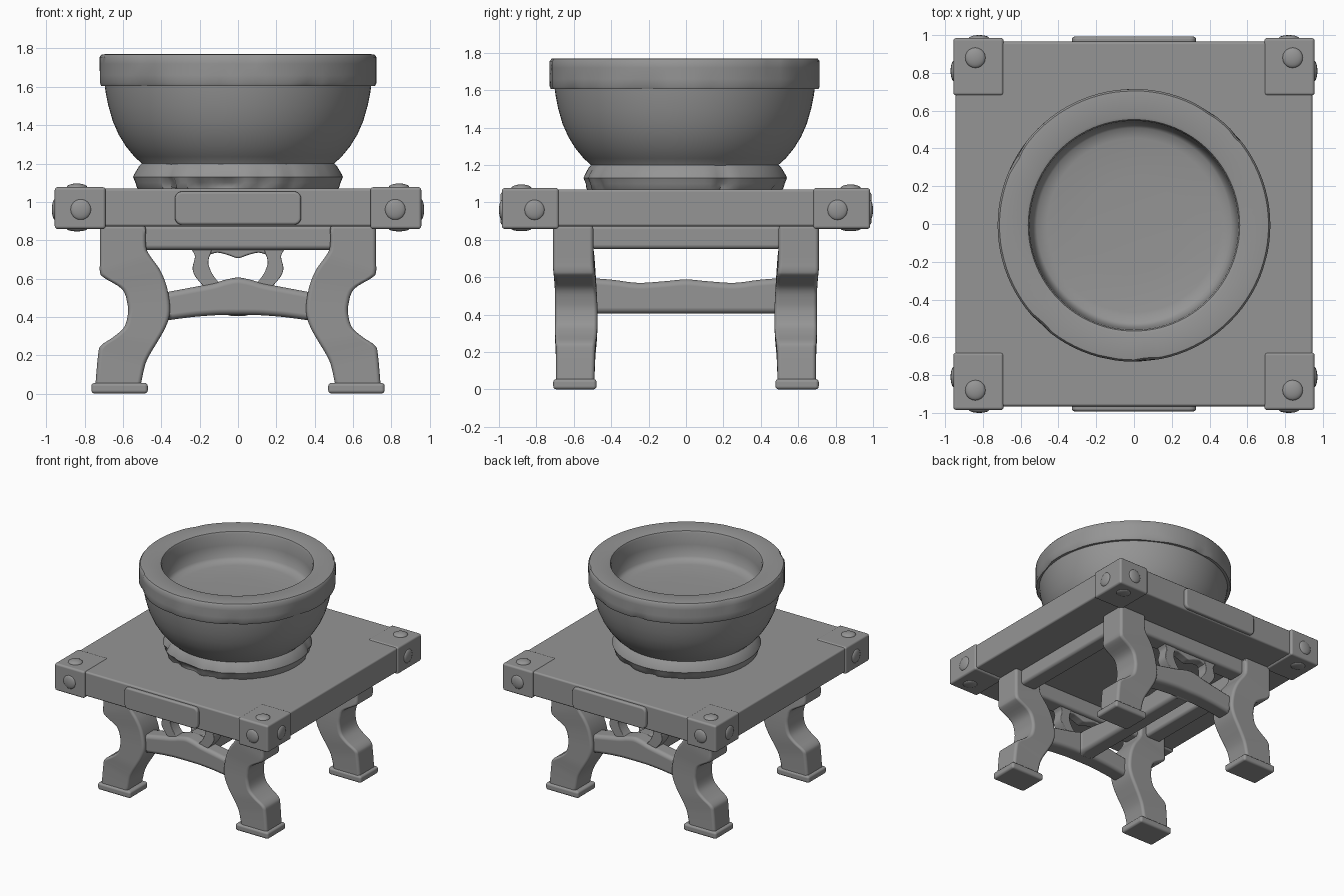
import bpy, bmesh, math
from mathutils import Matrix, Vector, noise

if "Cube" in bpy.data.objects:
    bpy.data.objects.remove(bpy.data.objects["Cube"])

# Dark grey used for every part
GREY = bpy.data.materials.new("dark_grey")
GREY.diffuse_color = (.30, .30, .30, 1)
GREY.use_nodes = True
GREY.node_tree.nodes["Principled BSDF"].inputs["Base Color"].default_value = GREY.diffuse_color


def finish(name, bm, bevel=0.0, mirror=None, sharp=None):
    bmesh.ops.recalc_face_normals(bm, faces=bm.faces)
    me = bpy.data.meshes.new(name)
    bm.to_mesh(me)
    bm.free()
    me.materials.append(GREY)
    ob = bpy.data.objects.new(name, me)
    bpy.context.collection.objects.link(ob)
    me.polygons.foreach_set("use_smooth", [True] * len(me.polygons))
    if sharp:
        me.set_sharp_from_angle(angle=math.radians(sharp))
    if bevel:
        b = ob.modifiers.new("Bevel", "BEVEL")
        b.width, b.segments, b.harden_normals = bevel, 3, True
        b.limit_method, b.angle_limit = "ANGLE", math.radians(50)
    if mirror:
        m = ob.modifiers.new("Mirror", "MIRROR")
        m.use_axis = [a in mirror for a in "xyz"]
        m.use_mirror_merge = False
    return ob


def box(name, lo, hi, bevel, mirror=None):
    bm = bmesh.new()
    lo, hi = Vector(lo), Vector(hi)
    bmesh.ops.create_cube(bm, size=1, matrix=Matrix.Translation((lo + hi) / 2)
                          @ Matrix.Diagonal((*(hi - lo), 1)))
    return finish(name, bm, bevel, mirror)


def smooth_rows(rows, n=4):
    """Catmull-Rom resampling of a list of equal-length tuples."""
    out = []
    for i in range(len(rows) - 1):
        a, b, c, d = (rows[max(0, min(len(rows) - 1, i + k))] for k in (-1, 0, 1, 2))
        for s in range(n):
            t = s / n
            out.append(tuple(.5 * (2 * q + (r - p) * t + (2 * p - 5 * q + 4 * r - u) * t * t
                                   + (3 * q - p - 3 * r + u) * t ** 3)
                             for p, q, r, u in zip(a, b, c, d)))
    return out + [rows[-1]]


def loft(name, sections, bevel, mirror=None):
    """Four-cornered sections joined into a solid bar."""
    bm = bmesh.new()
    rings = [[bm.verts.new(p) for p in s] for s in sections]
    for a, b in zip(rings, rings[1:]):
        for k in range(4):
            bm.faces.new((a[k], a[(k + 1) % 4], b[(k + 1) % 4], b[k]))
    bm.faces.new(rings[0])
    bm.faces.new(rings[-1])
    return finish(name, bm, bevel, mirror)


def lathe(name, profile, segs=96, centre_y=-0.007):
    """Revolve (radius, z, chip depth) points; chips wear the edges unevenly."""
    bm = bmesh.new()
    rings = []
    for r, z, chip in profile:
        ring = []
        for i in range(segs):
            a = 2 * math.pi * i / segs
            c, s = math.cos(a), math.sin(a)
            wear = max(0, noise.noise((c * 5 + 7, s * 5, z * 4)) - .1) * chip
            rr = r - wear
            ring.append(bm.verts.new((rr * c, rr * s + centre_y, z)))
        rings.append(ring)
    for a, b in zip(rings, rings[1:]):
        for i in range(segs):
            j = (i + 1) % segs
            bm.faces.new((a[i], a[j], b[j], b[i]))
    bm.faces.new(rings[0])
    bm.faces.new(rings[-1])
    return finish(name, bm, sharp=38)


# Table top, corner caps and end plaques
box("table_top", (-.945, -.965, .872), (.945, .965, 1.07), .014)
box("corner_cap", (.69, .68, .858), (.956, .985, 1.077), .016, "xy")

bm = bmesh.new()
outline = []
for cx, cz, a0 in ((.293, 1.018, 0), (-.293, 1.018, 90), (-.293, .917, 180), (.293, .917, 270)):
    for k in range(6):
        a = math.radians(a0 + 18 * k)
        outline.append((cx + .036 * math.cos(a), cz + .036 * math.sin(a)))
face = bm.faces.new([bm.verts.new((x, .95, z)) for x, z in outline])
ext = bmesh.ops.extrude_face_region(bm, geom=[face])
bmesh.ops.translate(bm, vec=(0, .042, 0),
                    verts=[v for v in ext["geom"] if isinstance(v, bmesh.types.BMVert)])
finish("end_plaque", bm, .014, "y")

# Domed rivets on every outer face of the corner caps
bm = bmesh.new()
for pos, scale in (((.82, .983, .96), (.054, .017, .054)),
                   ((.954, .81, .96), (.017, .054, .054)),
                   ((.84, .88, 1.076), (.054, .054, .02)),
                   ((.84, .88, .86), (.054, .054, .014))):
    bmesh.ops.create_uvsphere(bm, u_segments=20, v_segments=12, radius=1,
                              matrix=Matrix.Translation(pos) @ Matrix.Diagonal((*scale, 1)))
finish("corner_rivets", bm, mirror="xy")

# Curved legs: outer x, outer z, inner x, inner z, inner y, outer y
leg = [(.72, .88, .48, .88, .495, .71), (.72, .70, .48, .77, .495, .71),
       (.72, .635, .46, .72, .49, .71), (.70, .605, .41, .65, .485, .707),
       (.605, .545, .375, .57, .48, .702), (.577, .47, .357, .48, .475, .70),
       (.575, .41, .357, .41, .473, .70), (.595, .345, .378, .345, .473, .70),
       (.65, .295, .42, .27, .476, .70), (.715, .25, .462, .20, .482, .697),
       (.73, .20, .487, .14, .486, .695), (.745, .03, .51, .03, .49, .695)]
loft("leg", [((xo, yi, zo), (xo, yo, zo), (xi, yo, zi), (xi, yi, zi))
             for xo, zo, xi, zi, yi, yo in smooth_rows(leg)], .022, "xy")
box("foot", (.47, .478, 0), (.765, .71, .056), .018, "xy")

# Rails under the top
box("end_rail", (-.5, .53, .75), (.5, .67, .88), .025, "y")
box("side_rail", (.53, -.51, .75), (.67, .51, .88), .025, "x")

# Arched stretchers between leg pairs: x, bottom z, top z
half = [(0, .41, .605), (.06, .41, .595), (.13, .408, .575), (.25, .398, .552), (.42, .375, .52)]
arch = [(-x, b, t) for x, b, t in half[:0:-1]] + half
loft("arched_stretcher", [((x, .53, b), (x, .67, b), (x, .67, t), (x, .53, t))
                          for x, b, t in smooth_rows(arch)], .032, "y")

# Long central stretcher: y, bottom z, top z
half = [(0, .405, .588), (.12, .405, .578), (.26, .405, .57), (.40, .405, .587), (.58, .405, .60)]
beam = [(-y, b, t) for y, b, t in half[:0:-1]] + half
loft("centre_stretcher", [((-.07, y, b), (.07, y, b), (.07, y, t), (-.07, y, t))
                          for y, b, t in smooth_rows(beam)], .035)

# Heart-shaped scroll brackets: outer x, z then inner x, z
scroll = [(.26, .77, .13, .77), (.235, .74, .145, .725), (.225, .71, .153, .70),
          (.237, .65, .152, .665), (.215, .60, .125, .61), (.16, .54, .075, .555)]
loft("scroll_bracket", [((xo, .555, zo), (xo, .645, zo), (xi, .645, zi), (xi, .555, zi))
                        for xo, zo, xi, zi in smooth_rows(scroll)], .03, "xy")
drop = [(-.17, .715), (-.11, .735), (-.05, .722), (0, .706), (.05, .722), (.11, .735), (.17, .715)]
loft("scroll_drop", [((x, .56, z), (x, .64, z), (x, .64, .77), (x, .56, .77))
                     for x, z in smooth_rows(drop)], .014, "y")

# Stone bowl with worn rim and a shallow basin
lathe("bowl", [(.46, 1.10, 0), (.49, 1.19, 0), (.54, 1.235, 0), (.585, 1.29, 0),
               (.622, 1.35, 0), (.653, 1.42, 0), (.676, 1.50, 0), (.69, 1.57, 0),
               (.695, 1.605, 0), (.715, 1.605, .035), (.722, 1.62, .03), (.722, 1.66, .012),
               (.722, 1.72, .012), (.722, 1.755, .03), (.712, 1.768, .03), (.695, 1.77, 0),
               (.575, 1.77, 0), (.56, 1.765, 0), (.553, 1.75, 0), (.548, 1.66, 0),
               (.535, 1.57, 0), (.515, 1.548, 0), (.46, 1.538, 0), (.25, 1.53, 0), (.05, 1.528, 0)])

# Chipped foot ring of the bowl
lathe("bowl_base", [(.51, 1.055, .03), (.527, 1.075, .07), (.535, 1.10, .06), (.547, 1.13, .03),
                    (.541, 1.145, .03), (.517, 1.185, .02), (.497, 1.205, .01), (.44, 1.205, 0)])
